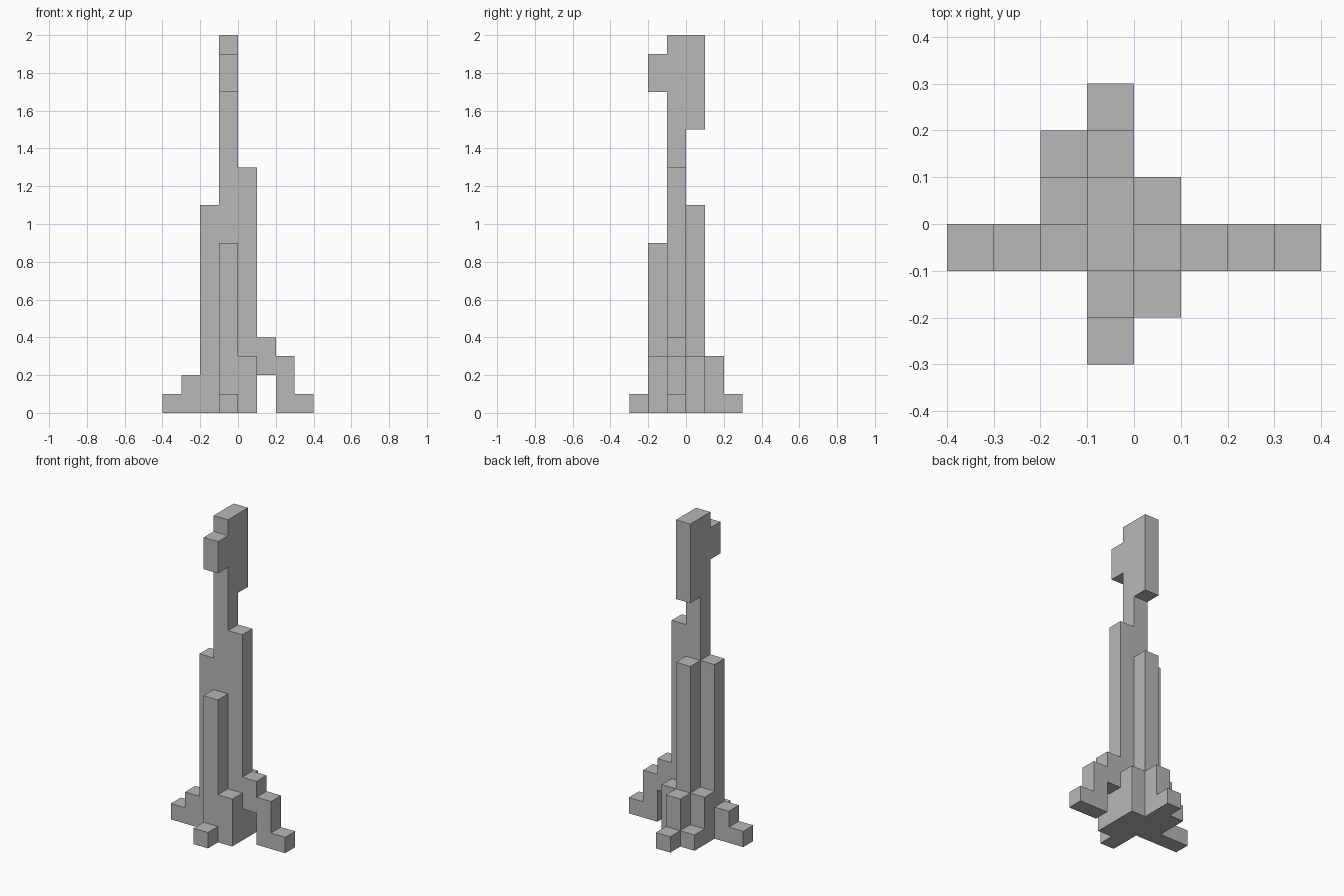
import bpy
import bmesh
from mathutils import Vector

if "Cube" in bpy.data.objects:
    bpy.data.objects.remove(bpy.data.objects["Cube"], do_unlink=True)

U = 0.1  # edge of one block

stone = bpy.data.materials.new("stone_grey")
stone.use_nodes = True
grey = (0.48, 0.48, 0.48, 1)
stone.diffuse_color = grey
stone.node_tree.nodes["Principled BSDF"].inputs["Base Color"].default_value = grey


def column(name, x, y, bottom, top, depth=1):
    """Upright block column; x, y are its low corner, all in block units."""
    size = Vector((1, depth, top - bottom)) * U
    centre = Vector((x, y, bottom)) * U + size / 2
    bm = bmesh.new()
    bmesh.ops.create_cube(bm, size=1)
    bmesh.ops.scale(bm, vec=size, verts=bm.verts)
    bmesh.ops.translate(bm, vec=centre, verts=bm.verts)
    mesh = bpy.data.meshes.new(name)
    bm.to_mesh(mesh)
    bm.free()
    mesh.materials.append(stone)
    bpy.context.collection.objects.link(bpy.data.objects.new(name, mesh))


# Tall trunk and the shafts bundled around it
column("trunk", -1, -1, 0, 20)
column("left_shaft", 0, -1, 0, 13)
column("right_shaft", -2, -1, 0, 11)
column("back_shaft", -1, 0, 0, 11)
column("front_shaft", -1, -2, 0, 9)

# Head blocks at the top
column("head_back", -1, 0, 15, 20)
column("head_front", -1, -2, 17, 19)

# Short buttresses filling the corners
column("front_left_buttress", 0, -2, 0, 3)
column("back_left_buttress", 0, 0, 0, 3)
column("back_right_buttress", -2, 0, 0, 3)
column("back_buttress", -1, 1, 0, 3)

# Arched root on the left
column("left_root_arch", 1, -1, 2, 4)
column("left_root_leg", 2, -1, 0, 3)
column("left_root_toe", 3, -1, 0, 1)

# Stepped root on the right
column("right_root_step", -3, -1, 0, 2)
column("right_root_toe", -4, -1, 0, 1)

# Low toes at the front and back
column("front_toe", -1, -3, 0, 1)
column("back_toe", -1, 2, 0, 1)
column("back_right_toe", -2, 1, 0, 1)
